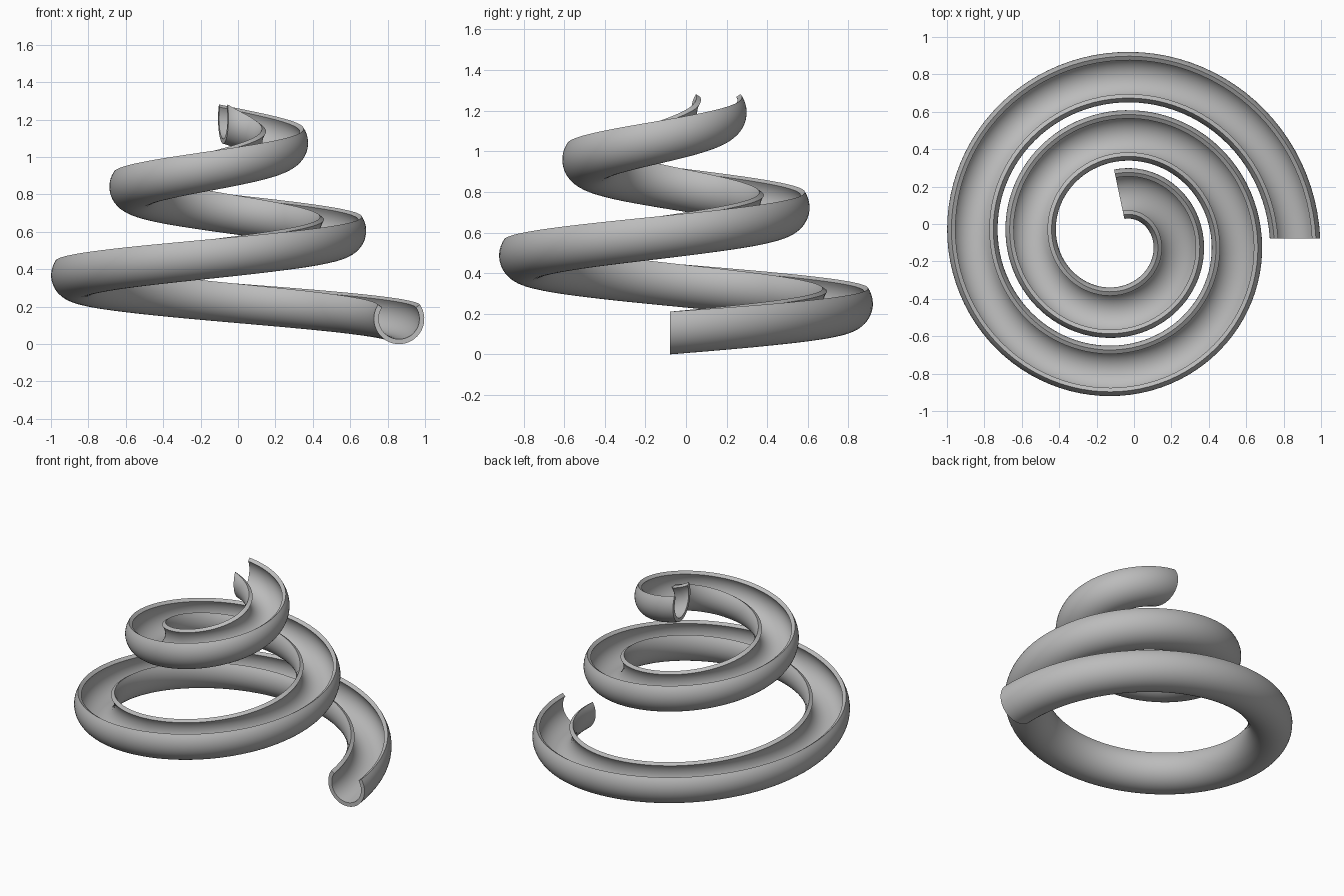
import bpy
import bmesh
from math import sin, cos, pi, atan2, radians
from mathutils import Vector

cube = bpy.data.objects.get("Cube")
if cube:
    bpy.data.objects.remove(cube, do_unlink=True)

# Spiral and gutter dimensions
CENTRE = Vector((-0.079, -0.078, 0.135))
START_RADIUS = 0.94
TURNS = 2.25
SHRINK = 0.3125      # radius lost per turn
PITCH = 0.476        # height gained per turn
OUTER, INNER = 0.135, 0.109
LIP = radians(34)    # how far the walls rise past the half circle
STEPS, ARC = 216, 32


def arc(radius):
    """Open circular arc from one lip, under the bottom, to the other lip."""
    span = pi + 2 * LIP
    angles = [pi - LIP + span * i / ARC for i in range(ARC + 1)]
    return [(radius * cos(a), radius * sin(a)) for a in angles]


# Closed C-shaped cross-section
profile = arc(OUTER) + arc(INNER)[::-1]


def section(t):
    """Upright cross-section, turned square to the spiral in plan."""
    angle = t * 2 * pi
    radius = START_RADIUS - SHRINK * t
    tilt = atan2(SHRINK / (2 * pi), radius) * min(1, t * 12)
    out = Vector((cos(angle + tilt), sin(angle + tilt), 0))
    middle = CENTRE + Vector((radius * cos(angle), radius * sin(angle), PITCH * t))
    return [middle + out * u + Vector((0, 0, v)) for u, v in profile]


# Sweep the gutter along the rising spiral
bm = bmesh.new()
rings = [[bm.verts.new(p) for p in section(TURNS * i / STEPS)]
         for i in range(STEPS + 1)]
count = len(profile)
for a, b in zip(rings, rings[1:]):
    for j in range(count):
        k = (j + 1) % count
        bm.faces.new((a[j], a[k], b[k], b[j]))

# Close the wall thickness at both ends
for ring in (rings[0], rings[-1]):
    for j in range(ARC):
        bm.faces.new((ring[j], ring[j + 1], ring[-2 - j], ring[-1 - j]))
bmesh.ops.recalc_face_normals(bm, faces=bm.faces)

mesh = bpy.data.meshes.new("spiral_gutter")
bm.to_mesh(mesh)
bm.free()
gutter = bpy.data.objects.new("spiral_gutter", mesh)
bpy.context.collection.objects.link(gutter)

# Plain grey material
grey = bpy.data.materials.new("plain_grey")
grey.use_nodes = True
colour = (0.5, 0.5, 0.5, 1)
grey.diffuse_color = colour
grey.node_tree.nodes["Principled BSDF"].inputs["Base Color"].default_value = colour
mesh.materials.append(grey)

# Smooth walls with crisp lips and ends
bpy.ops.object.select_all(action="DESELECT")
gutter.select_set(True)
bpy.context.view_layer.objects.active = gutter
bpy.ops.object.shade_smooth_by_angle(angle=radians(35))
